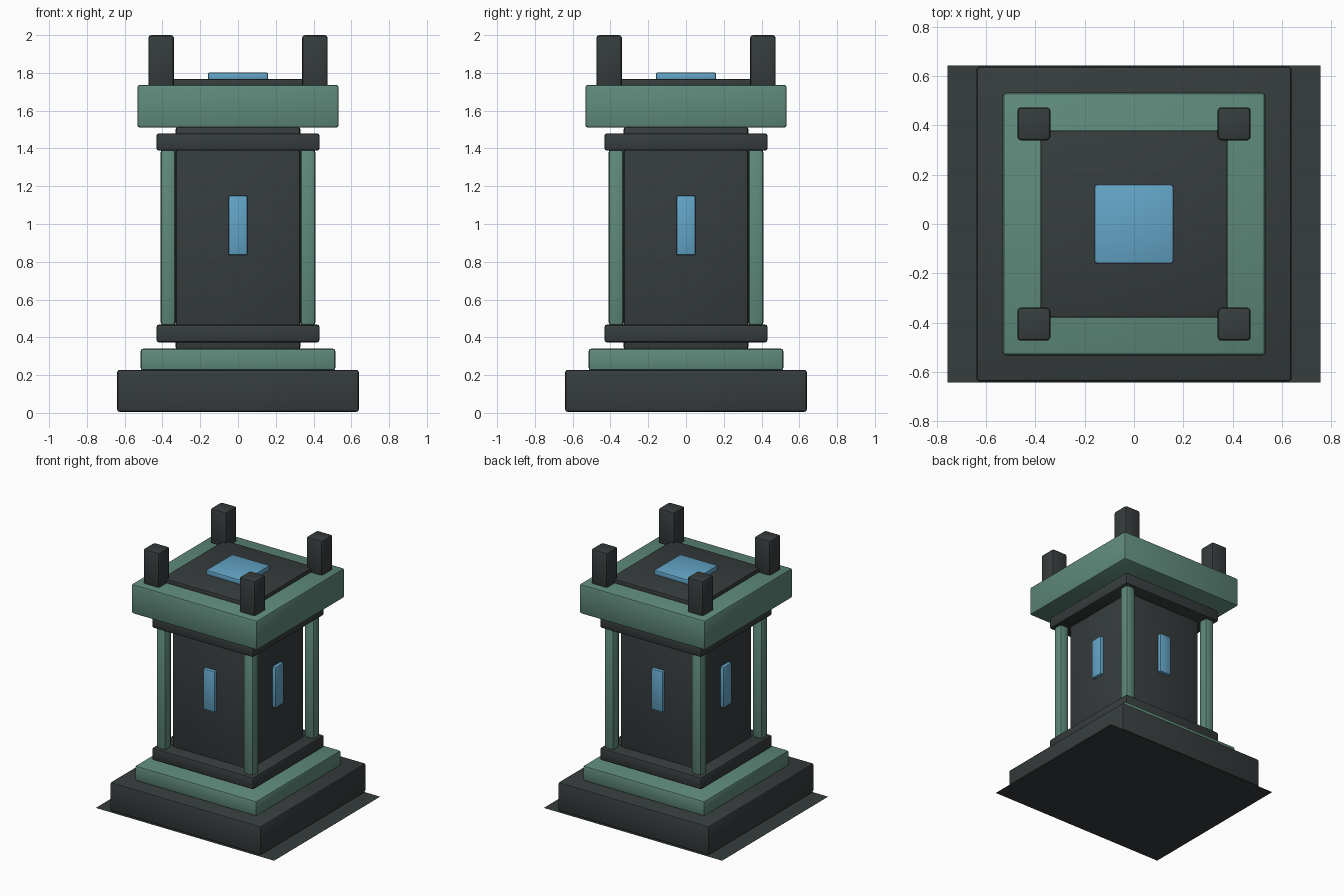
import bpy

if "Cube" in bpy.data.objects:
    bpy.data.objects.remove(bpy.data.objects["Cube"])


def material(name, rgb):
    m = bpy.data.materials.new(name)
    m.diffuse_color = (*rgb, 1.0)
    m.use_nodes = True
    m.node_tree.nodes["Principled BSDF"].inputs["Base Color"].default_value = m.diffuse_color
    return m


DARK = material("dark stone", (0.037, 0.045, 0.046))
GREEN = material("weathered green", (0.115, 0.255, 0.200))
BLUE = material("glowing blue", (0.125, 0.375, 0.570))


def block(name, x, y, z0, z1, hx, hy, mat, bevel=0.012):
    """Bevelled box centred on (x, y), with half sizes hx and hy, from z0 to z1."""
    bpy.ops.mesh.primitive_cube_add(size=2, location=(x, y, (z0 + z1) / 2))
    ob = bpy.context.object
    ob.name = name
    ob.scale = (hx, hy, (z1 - z0) / 2)
    bpy.ops.object.transform_apply(location=False, rotation=False, scale=True)
    ob.data.materials.append(mat)
    mod = ob.modifiers.new("rounded edges", "BEVEL")
    mod.width = bevel
    mod.segments = 2
    bpy.ops.object.modifier_apply(modifier=mod.name)
    bpy.ops.object.shade_smooth_by_angle()
    return ob


# Flat sheet under the base, wider in x
bpy.ops.mesh.primitive_plane_add(size=2)
sheet = bpy.context.object
sheet.name = "ground_sheet"
sheet.scale = (0.757, 0.643, 1)
bpy.ops.object.transform_apply(location=False, rotation=False, scale=True)
sheet.data.materials.append(DARK)

# Square tiers, stacked from the bottom up: name, z0, z1, half width, material, bevel
tiers = [
    ("base", 0.005, 0.228, 0.64, DARK, 0.014),
    ("base_step", 0.225, 0.34, 0.515, GREEN, 0.012),
    ("tower_body", 0.33, 1.52, 0.33, DARK, 0.018),
    ("lower_ring", 0.373, 0.468, 0.432, DARK, 0.014),
    ("upper_ring", 1.388, 1.48, 0.432, DARK, 0.014),
    ("roof_slab", 1.51, 1.737, 0.533, GREEN, 0.014),
    ("roof_deck", 1.72, 1.767, 0.38, DARK, 0.008),
    ("roof_light", 1.76, 1.802, 0.16, BLUE, 0.009),
]
for name, z0, z1, half, mat, bevel in tiers:
    block(name, 0, 0, z0, z1, half, half, mat, bevel)

# Corner pillars and roof posts
for sx in (-1, 1):
    for sy in (-1, 1):
        block("corner_pillar", 0.37 * sx, 0.37 * sy, 0.46, 1.40,
              0.04, 0.04, GREEN, 0.02)
        block("roof_post", 0.407 * sx, 0.407 * sy, 1.72, 2.0,
              0.067, 0.067, DARK, 0.014)

# One slit window on each side
for s in (-1, 1):
    block("window_y", 0, 0.335 * s, 0.835, 1.15, 0.05, 0.02, BLUE, 0.009)
    block("window_x", 0.335 * s, 0, 0.835, 1.15, 0.02, 0.05, BLUE, 0.009)
